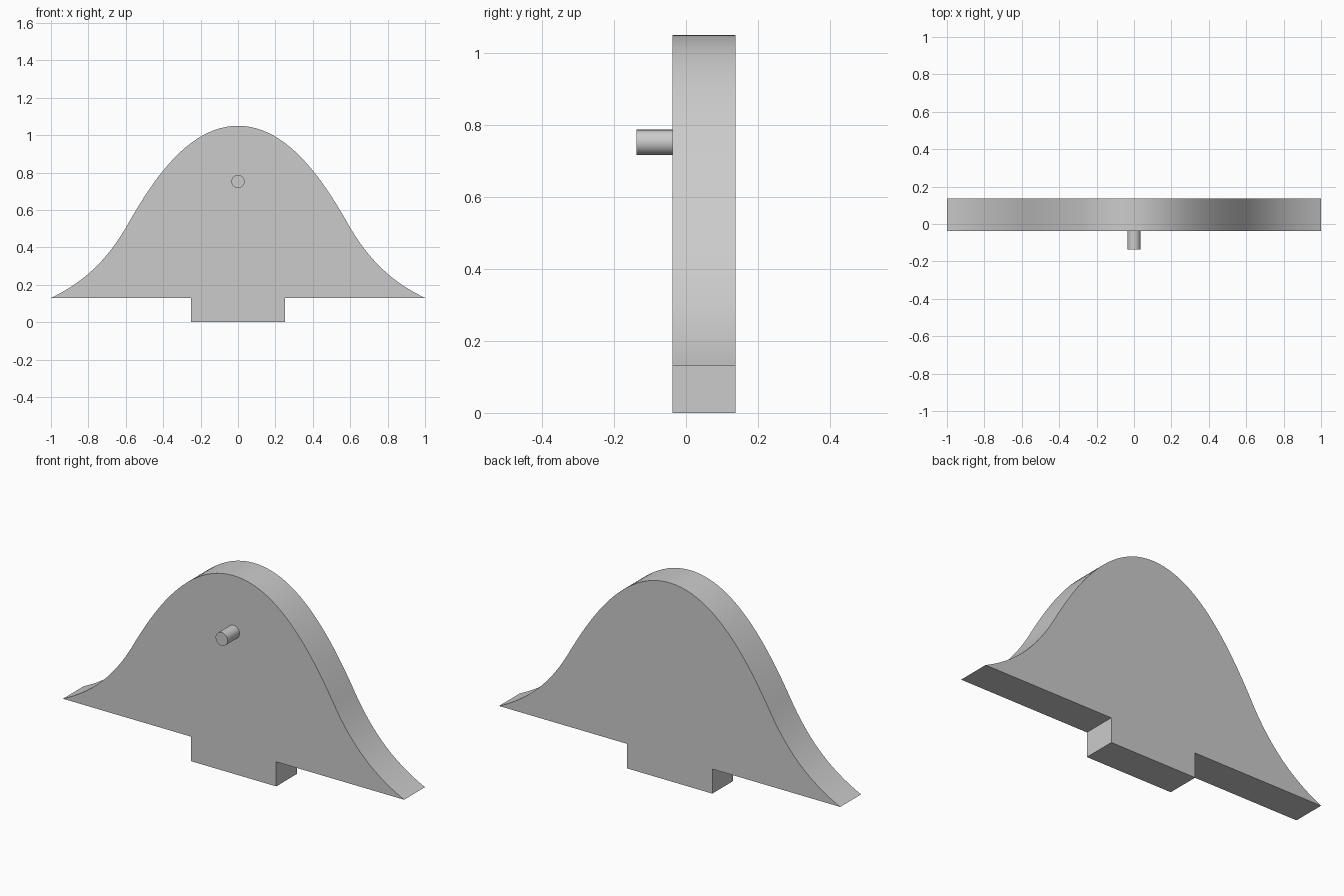
import bpy
import bmesh
import math
from mathutils import Vector, Matrix
from mathutils.geometry import interpolate_bezier

cube = bpy.data.objects.get("Cube")
if cube:
    bpy.data.objects.remove(cube)

FRONT, BACK = -0.037, 0.137
SHOULDER_Z = 0.13

grey = bpy.data.materials.new("light grey")
grey.use_nodes = True
grey.diffuse_color = (0.6, 0.6, 0.6, 1)
grey.node_tree.nodes["Principled BSDF"].inputs["Base Color"].default_value = grey.diffuse_color


def add_object(name, bm):
    bmesh.ops.recalc_face_normals(bm, faces=bm.faces)
    mesh = bpy.data.meshes.new(name)
    bm.to_mesh(mesh)
    bm.free()
    mesh.materials.append(grey)
    obj = bpy.data.objects.new(name, mesh)
    bpy.context.collection.objects.link(obj)
    bpy.ops.object.select_all(action="DESELECT")
    obj.select_set(True)
    bpy.context.view_layer.objects.active = obj
    bpy.ops.object.shade_smooth_by_angle(angle=math.radians(30))
    return obj


def bezier(*points):
    return interpolate_bezier(*[Vector((x, FRONT, z)) for x, z in points], 24)


# Bell plate: half outline from crown to tip, then down round the foot tab
half = bezier((0, 1.05), (0.26, 1.05), (0.45, 0.766), (0.58, 0.54))
half += bezier((0.58, 0.54), (0.69, 0.34), (0.82, 0.215), (1, SHOULDER_Z))[1:]
half += [Vector((0.25, FRONT, z)) for z in (SHOULDER_Z, 0)]
mirrored = [Vector((-p.x, p.y, p.z)) for p in reversed(half[1:])]

bm = bmesh.new()
face = bm.faces.new([bm.verts.new(p) for p in half + mirrored])
ext = bmesh.ops.extrude_face_region(bm, geom=[face], use_keep_orig=True)
bmesh.ops.translate(
    bm, vec=(0, BACK - FRONT, 0),
    verts=[v for v in ext["geom"] if isinstance(v, bmesh.types.BMVert)])
add_object("bell_plate", bm)

# Round peg standing out of the front face
bm = bmesh.new()
bmesh.ops.create_cone(
    bm, cap_ends=True, segments=48, radius1=0.035, radius2=0.035, depth=0.1,
    matrix=Matrix.Translation((0, FRONT - 0.05, 0.752)) @ Matrix.Rotation(math.pi / 2, 4, "X"))
add_object("front_peg", bm)
